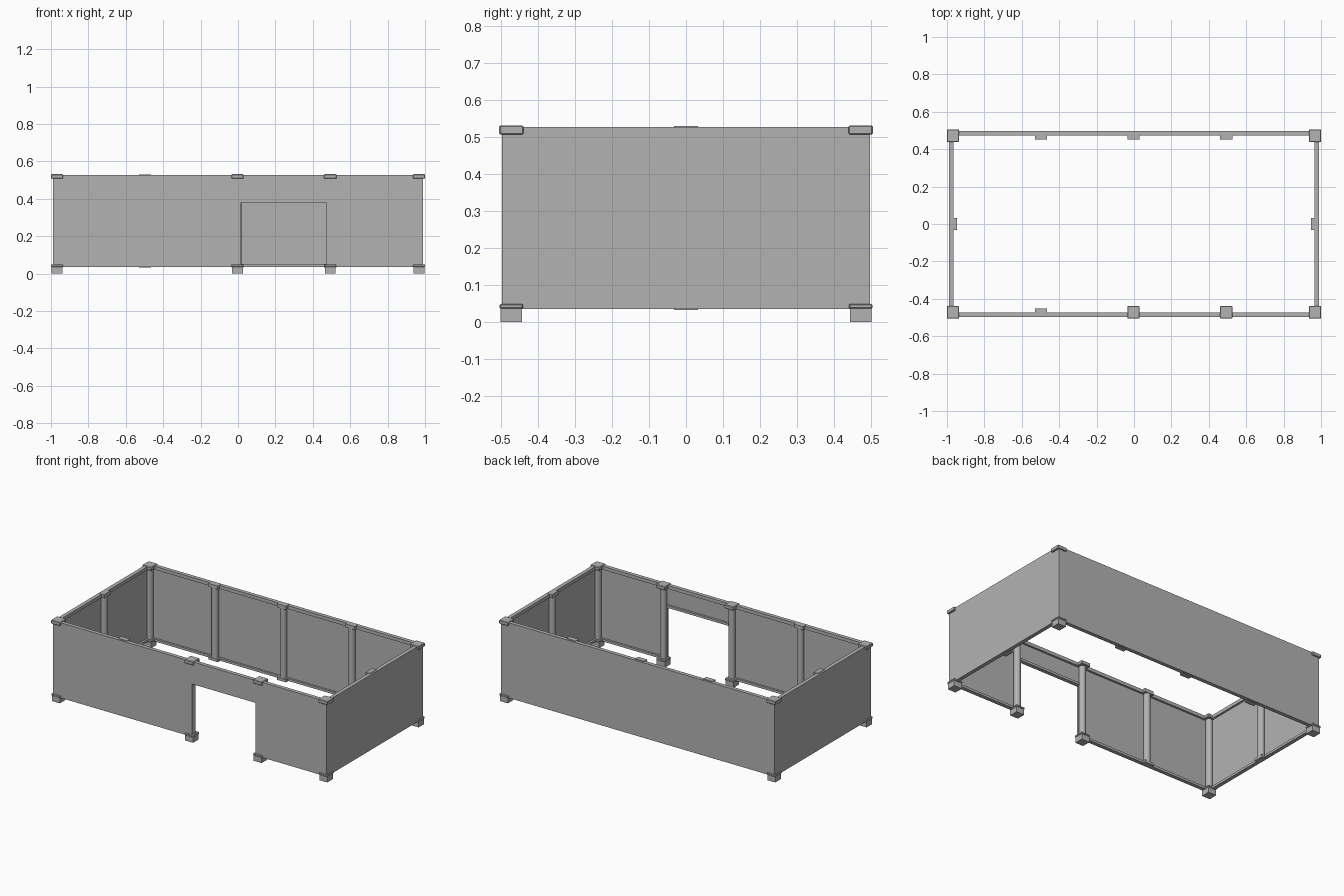
import bpy
import bmesh

cube = bpy.data.objects.get("Cube")
if cube:
    bpy.data.objects.remove(cube, do_unlink=True)

grey = bpy.data.materials.new("plain grey")
grey.use_nodes = True
grey.diffuse_color = (0.45, 0.45, 0.45, 1)
grey.node_tree.nodes["Principled BSDF"].inputs["Base Color"].default_value = grey.diffuse_color

X, Y = 0.99, 0.497           # outer wall faces
BASE, TOP = 0.035, 0.527     # wall bottom and top
SKIN, RAIL, RAIL_H = 0.012, 0.025, 0.022
RADIUS = 0.021
DOOR = (0.016, 0.474, 0.38)  # left edge, right edge, height


def finish(name, bm):
    mesh = bpy.data.meshes.new(name)
    bm.to_mesh(mesh)
    bm.free()
    mesh.materials.append(grey)
    obj = bpy.data.objects.new(name, mesh)
    bpy.context.collection.objects.link(obj)
    return obj


def box(name, x, y, z, bevel=0):
    """Box between pairs of limits on each axis."""
    bm = bmesh.new()
    bmesh.ops.create_cube(bm, size=1)
    for v in bm.verts:
        for i, (a, b) in enumerate((x, y, z)):
            v.co[i] = a if v.co[i] < 0 else b
    obj = finish(name, bm)
    if bevel:
        mod = obj.modifiers.new("soft edge", "BEVEL")
        mod.width = bevel
        mod.segments = 1
    return obj


def post(name, x, y):
    bm = bmesh.new()
    bmesh.ops.create_cone(bm, cap_ends=True, segments=20, radius1=RADIUS,
                          radius2=RADIUS, depth=TOP - BASE - 0.01)
    bmesh.ops.translate(bm, verts=bm.verts, vec=(x, y, (BASE + TOP) / 2))
    for f in bm.faces:
        f.smooth = len(f.verts) == 4
    obj = finish(name, bm)
    for e in obj.data.edges:
        a, b = (obj.data.vertices[i].co.z for i in e.vertices)
        e.use_edge_sharp = abs(a - b) < 0.001


def span(centre, half):
    return (centre - half, centre + half)


def wall(name, axis, side, start, end, low=BASE, rails=("top", "bottom")):
    """Thin outer panel with thicker rails on its inner face."""
    outer = X if axis == "x" else Y

    def slab(part, depth, z):
        across = sorted((side * outer, side * (outer - depth)))
        along = (start, end)
        limits = (across, along) if axis == "x" else (along, across)
        box(name + "_" + part, *limits, z)

    slab("panel", SKIN, (low, TOP))
    if "top" in rails:
        slab("top_rail", RAIL, (TOP - RAIL_H, TOP))
    if "bottom" in rails:
        slab("bottom_rail", RAIL, (low, low + RAIL_H * 0.7))


# Walls, with a doorway in the front
wall("back_wall", "y", 1, -X, X)
wall("left_wall", "x", 1, -Y, Y)
wall("right_wall", "x", -1, -Y, Y)
wall("front_wall_right", "y", -1, -X, DOOR[0])
wall("front_wall_left", "y", -1, DOOR[1], X)
wall("door_lintel", "y", -1, DOOR[0], DOOR[1], low=DOOR[2])

# Full posts with cap, collar and foot: four corners and the two door posts
full = [(sx * 0.968, sy * 0.472) for sx in (-1, 1) for sy in (-1, 1)]
full += [(-0.003, -0.472), (0.493, -0.472)]
for x, y in full:
    post("main_post", x, y)
    box("post_cap", span(x, 0.033), span(y, 0.033), (0.507, 0.531), 0.003)
    box("post_collar", span(x, 0.032), span(y, 0.032), (0.036, 0.049), 0.003)
    box("post_foot", span(x, 0.029), span(y, 0.029), (0, 0.037))

# Half-sunk posts along the walls
for x, side in ((-0.497, -1), (-0.497, 1), (-0.003, 1), (0.493, 1)):
    post("wall_post", x, side * 0.475)
    depth = sorted((side * 0.453, side * 0.485))
    box("wall_post_cap", span(x, 0.033), depth, (0.507, 0.53))
    box("wall_post_collar", span(x, 0.033), depth, (0.032, 0.049))

for side in (-1, 1):
    post("side_post", side * 0.968, 0)
    depth = sorted((side * 0.947, side * 0.978))
    box("side_post_cap", depth, span(0, 0.033), (0.507, 0.53))
    box("side_post_collar", depth, span(0, 0.033), (0.032, 0.049))
